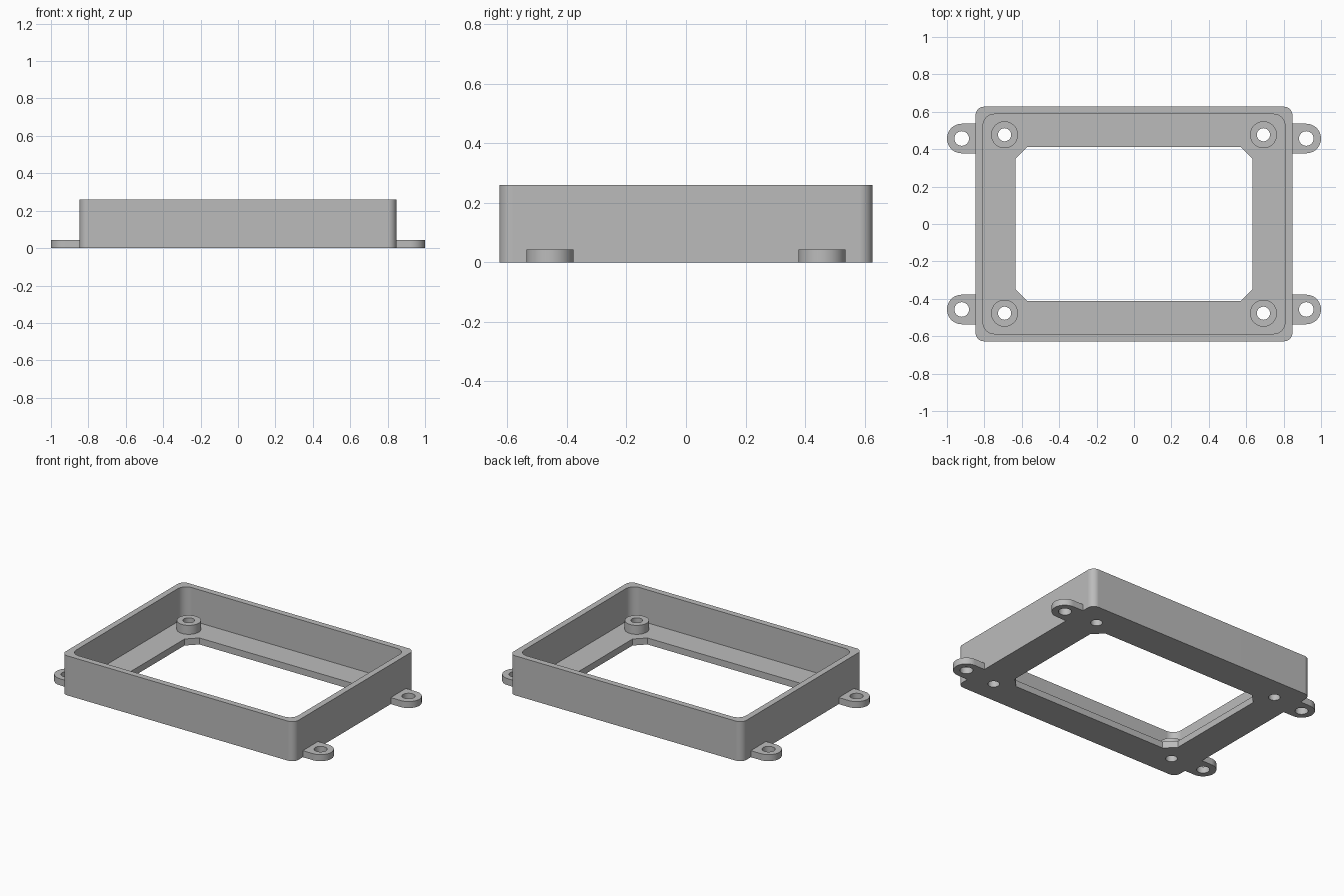
import bpy
import bmesh
from math import sin, cos, pi, radians

if "Cube" in bpy.data.objects:
    bpy.data.objects.remove(bpy.data.objects["Cube"], do_unlink=True)

HEIGHT, FLOOR, BOSS_TOP = 0.26, 0.043, 0.102
OUT_X, OUT_Y, WALL = 0.847, 0.627, 0.04
BOSS_X, BOSS_Y, BOSS_R, BOSS_HOLE = 0.692, 0.477, 0.072, 0.035
TAB_X, TAB_Y, TAB_R, TAB_HOLE = 0.921, 0.457, 0.079, 0.039
CORNERS = [(sx, sy) for sx in (-1, 1) for sy in (-1, 1)]

grey = bpy.data.materials.new("plain grey")
grey.use_nodes = True
colour = (0.5, 0.5, 0.5, 1)
grey.diffuse_color = colour
grey.node_tree.nodes["Principled BSDF"].inputs["Base Color"].default_value = colour


def arc(cx, cy, r, start, end, steps):
    angles = [start + (end - start) * i / steps for i in range(steps + 1)]
    return [(cx + r * cos(a), cy + r * sin(a)) for a in angles]


def rounded_rect(hx, hy, r, steps):
    """Rectangle with rounded corners; one step gives chamfers."""
    points = []
    for i, (sx, sy) in enumerate([(1, 1), (-1, 1), (-1, -1), (1, -1)]):
        points += arc(sx * (hx - r), sy * (hy - r), r, i * pi / 2, (i + 1) * pi / 2, steps)
    return points


def circle(cx, cy, r):
    return arc(cx, cy, r, 0, 2 * pi, 48)[:-1]


def prism(name, outline, z0, z1):
    """Closed solid made by extruding an outline upwards."""
    bm = bmesh.new()
    face = bm.faces.new([bm.verts.new((x, y, z0)) for x, y in outline])
    top = bmesh.ops.extrude_face_region(bm, geom=[face], use_keep_orig=True)["geom"]
    moved = [v for v in top if isinstance(v, bmesh.types.BMVert)]
    bmesh.ops.translate(bm, verts=moved, vec=(0, 0, z1 - z0))
    bmesh.ops.recalc_face_normals(bm, faces=bm.faces)
    mesh = bpy.data.meshes.new(name)
    bm.to_mesh(mesh)
    bm.free()
    mesh.materials.append(grey)
    obj = bpy.data.objects.new(name, mesh)
    bpy.context.collection.objects.link(obj)
    return obj


def activate(obj):
    bpy.ops.object.select_all(action="DESELECT")
    obj.select_set(True)
    bpy.context.view_layer.objects.active = obj


def combine(base, tool, operation):
    activate(base)
    mod = base.modifiers.new("combine", "BOOLEAN")
    mod.operation, mod.solver, mod.object = operation, "EXACT", tool
    bpy.ops.object.modifier_apply(modifier=mod.name)
    bpy.data.objects.remove(tool, do_unlink=True)


# Open tray with a large chamfered window in its floor
frame = prism("tray_frame", rounded_rect(OUT_X, OUT_Y, 0.045, 10), 0, HEIGHT)
cavity = prism("cavity", rounded_rect(OUT_X - WALL, OUT_Y - WALL, 0.06, 10), FLOOR, HEIGHT + 0.1)
combine(frame, cavity, "DIFFERENCE")
window = prism("window", rounded_rect(0.634, 0.413, 0.064, 1), -0.1, HEIGHT)
combine(frame, window, "DIFFERENCE")

# Standoffs in the corners and mounting tabs on the short sides
for sx, sy in CORNERS:
    boss = prism("standoff", circle(sx * BOSS_X, sy * BOSS_Y, BOSS_R), FLOOR / 2, BOSS_TOP)
    combine(frame, boss, "UNION")
    root = OUT_X - WALL / 2
    outline = arc(TAB_X, 0, TAB_R, -pi / 2, pi / 2, 24) + [(root, TAB_R), (root, -TAB_R)]
    outline = [(sx * x, sy * TAB_Y + y) for x, y in outline]
    combine(frame, prism("mounting_tab", outline, 0, FLOOR), "UNION")

# Screw holes through standoffs and tabs
for sx, sy in CORNERS:
    for x, y, r in ((BOSS_X, BOSS_Y, BOSS_HOLE), (TAB_X, TAB_Y, TAB_HOLE)):
        combine(frame, prism("screw_hole", circle(sx * x, sy * y, r), -0.1, HEIGHT), "DIFFERENCE")

# Smooth rounded surfaces, crisp edges
activate(frame)
bpy.ops.object.shade_smooth_by_angle(angle=radians(30))
weighted = frame.modifiers.new("even_shading", "WEIGHTED_NORMAL")
weighted.keep_sharp = True
